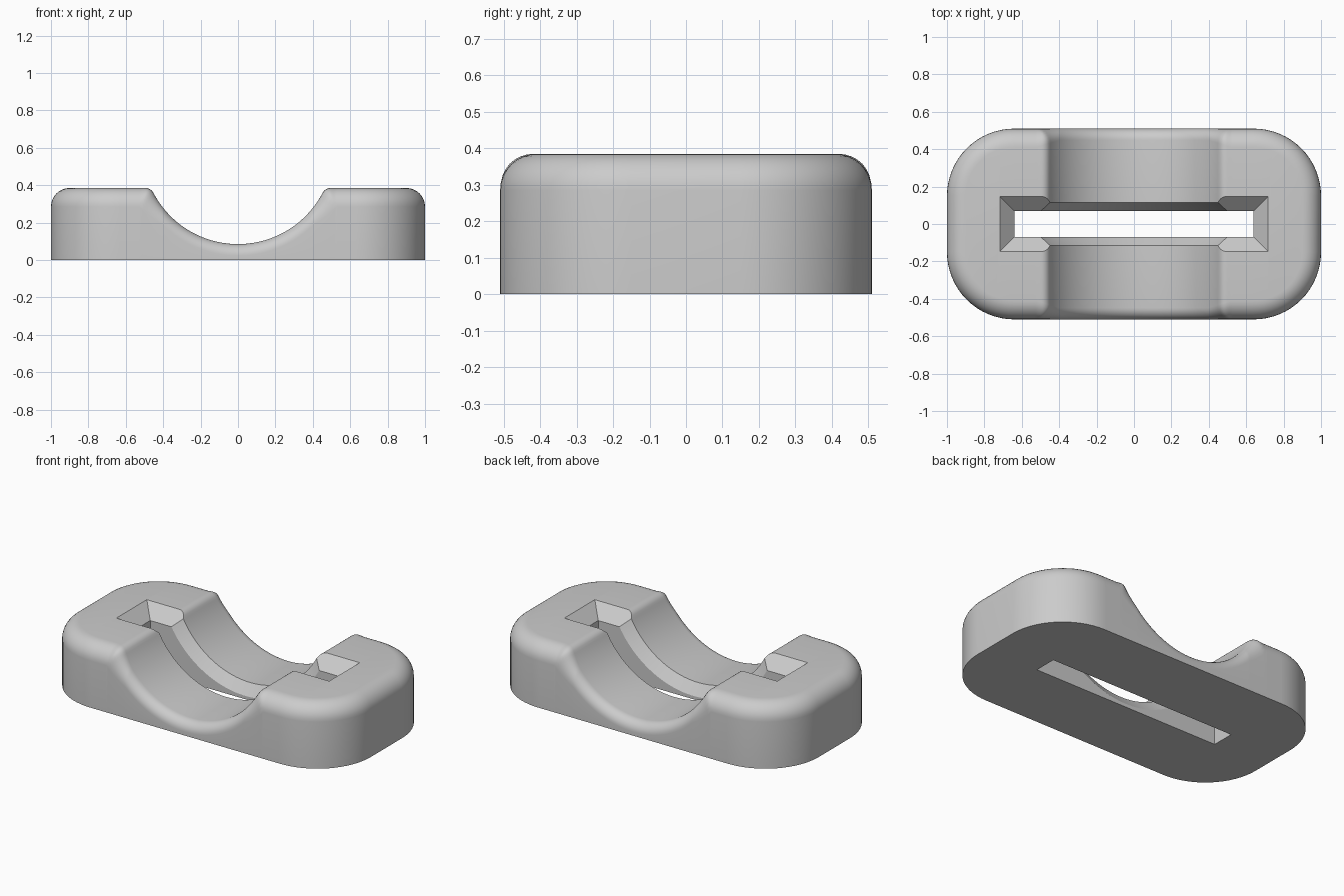
import bpy, bmesh
from math import sin, cos, pi, sqrt

old = bpy.data.objects.get("Cube")
if old:
    bpy.data.objects.remove(old, do_unlink=True)

HALF_X, HALF_Y, TOP = 1.0, 0.51, 0.385
CORNER = 0.36                       # plan corner radius
TROUGH_Z, TROUGH_R, LIP = 0.595, 0.51, 0.05
EDGE, TROUGH_EDGE = 0.1, 0.062      # rounding of the rim

grey = bpy.data.materials.new("plain grey")
grey.use_nodes = True
grey.diffuse_color = (0.6, 0.6, 0.6, 1)
grey.node_tree.nodes["Principled BSDF"].inputs["Base Color"].default_value = (0.6, 0.6, 0.6, 1)


def loft(name, rings):
    """Closed solid through equal loops of points, capped by strips of quads."""
    bm = bmesh.new()
    loops = [[bm.verts.new(p) for p in ring] for ring in rings]
    n = len(rings[0])
    for a, b in zip(loops, loops[1:]):
        for i in range(n):
            j = (i + 1) % n
            bm.faces.new((a[i], a[j], b[j], b[i]))
    for cap in (loops[0], loops[-1]):
        for i in range(n // 2 - 1):
            bm.faces.new((cap[i], cap[i + 1], cap[n - 2 - i], cap[n - 1 - i]))
    bmesh.ops.recalc_face_normals(bm, faces=bm.faces)
    mesh = bpy.data.meshes.new(name)
    bm.to_mesh(mesh)
    bm.free()
    mesh.materials.append(grey)
    obj = bpy.data.objects.new(name, mesh)
    bpy.context.collection.objects.link(obj)
    return obj


# Height of the upper surface: trough, rounded lip, flat top
LIP_X = sqrt((TROUGH_R + LIP) ** 2 - (TROUGH_Z - TOP + LIP) ** 2)
TANGENT_X = LIP_X * TROUGH_R / (TROUGH_R + LIP)


def height(x):
    x = abs(x)
    if x < TANGENT_X:
        return TROUGH_Z - sqrt(TROUGH_R ** 2 - x * x)
    if x < LIP_X:
        return TOP - LIP + sqrt(LIP ** 2 - (x - LIP_X) ** 2)
    return TOP


def lowered(x, d):
    """Upper surface offset inward by d."""
    angles = [pi * (k / 32 - 0.5) for k in range(33)]
    return min(height(x + d * sin(a)) - d * cos(a) for a in angles)


def rounding(x):
    blend = min(max((abs(x) - 0.4) / 0.12, 0), 1)
    return TROUGH_EDGE + (EDGE - TROUGH_EDGE) * blend


# Front half of the outline: centre of curvature and outward direction
cx, cy = HALF_X - CORNER, HALF_Y - CORNER
STEPS, STATIONS = 16, 180
outline = [(-cx, pi + pi / 2 * k / STEPS) for k in range(STEPS + 1)]
outline += [(-cx + 2 * cx * k / STATIONS, 1.5 * pi) for k in range(1, STATIONS)]
outline += [(cx, 1.5 * pi + pi / 2 * k / STEPS) for k in range(STEPS + 1)]


def body_ring(a, on_floor=False):
    front = []
    for x0, direction in outline:
        r = rounding(x0)
        radius = CORNER - r * (1 - cos(a))
        x = x0 + radius * cos(direction)
        y = -cy + radius * sin(direction)
        z = 0 if on_floor else lowered(x, r * (1 - sin(a)))
        front.append((x, y, z))
    return front + [(x, -y, z) for x, y, z in reversed(front)]


FILLET = 8
body = loft("saddle_block", [body_ring(0, True)] +
            [body_ring(pi / 2 * k / FILLET) for k in range(FILLET + 1)])


# Slot cutters: through slot, sloped end mouths, sloped trough mouth
def rect(x, y, z):
    return [(-x, -y, z), (x, -y, z), (x, y, z), (-x, y, z)]


def circle(y, r, n=128):
    return [(r * cos(2 * pi * (k + 0.5) / n), y, TROUGH_Z + r * sin(2 * pi * (k + 0.5) / n))
            for k in range(n)]


SLOT_X, SLOT_Y, MOUTH = 0.64, 0.07, 0.077


def mouth_rect(rise):
    return rect(SLOT_X + rise, SLOT_Y + rise, TOP - MOUTH + rise)


mouth_profile = [(0.06, 0.589), (0.115, TROUGH_R), (0.26, 0.3)]
cutters = [
    loft("slot_cutter", [rect(SLOT_X, SLOT_Y, -0.2), rect(SLOT_X, SLOT_Y, 0.6)]),
    loft("end_mouth_cutter", [mouth_rect(-0.02), mouth_rect(MOUTH + 0.05)]),
    loft("trough_mouth_cutter", [circle(-y, r) for y, r in reversed(mouth_profile)] +
         [circle(y, r) for y, r in mouth_profile]),
]

bpy.ops.object.select_all(action="DESELECT")
bpy.context.view_layer.objects.active = body
body.select_set(True)
for cutter in cutters:
    cutter.hide_render = True
    cut = body.modifiers.new(cutter.name, "BOOLEAN")
    cut.operation, cut.solver, cut.object = "DIFFERENCE", "EXACT", cutter
    bpy.ops.object.modifier_apply(modifier=cut.name)
    bpy.data.objects.remove(cutter, do_unlink=True)

bpy.ops.object.shade_smooth_by_angle()
